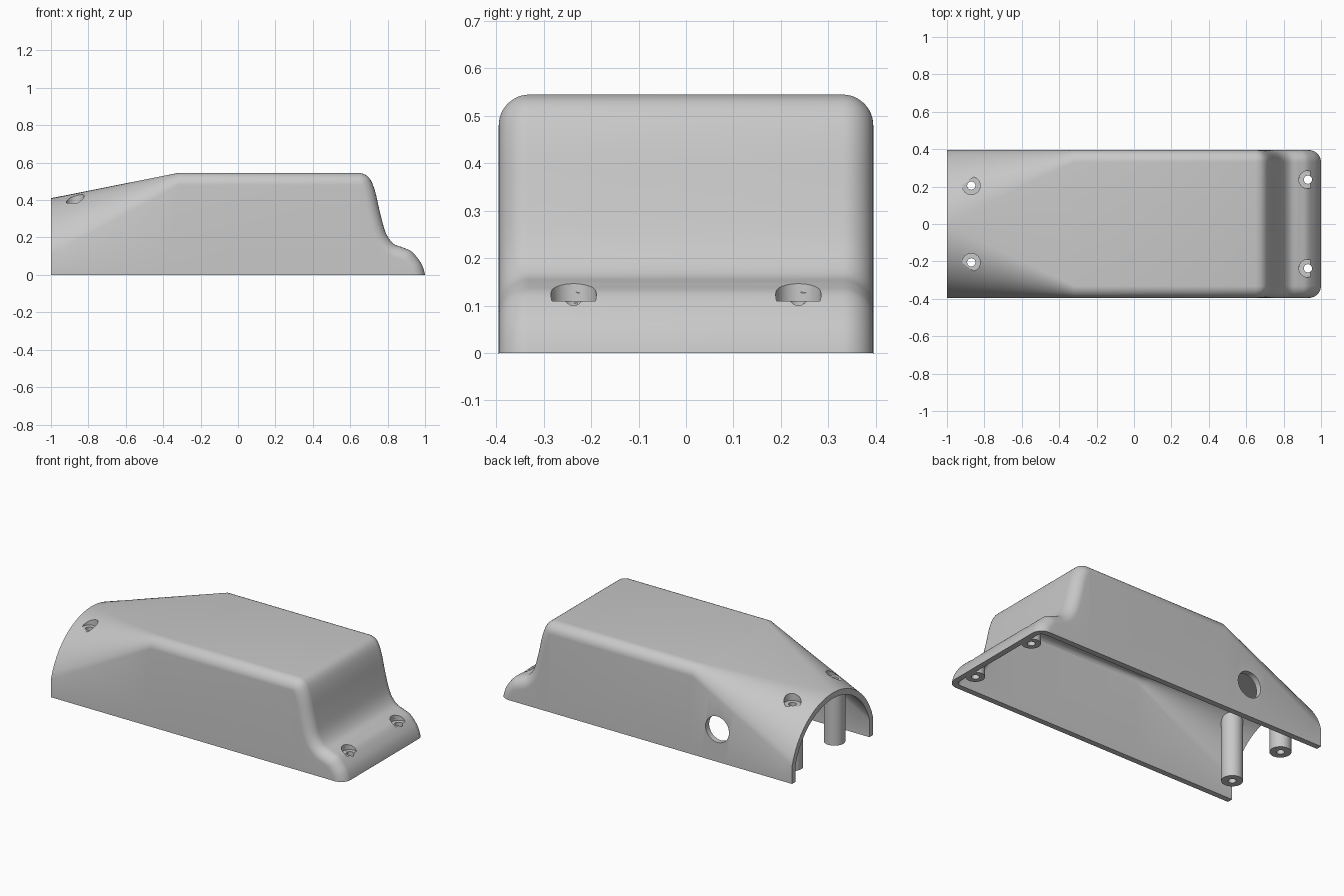
import bpy, bmesh, math
from mathutils import Vector
from mathutils.bvhtree import BVHTree

if "Cube" in bpy.data.objects:
    bpy.data.objects.remove(bpy.data.objects["Cube"])

W, R, T, N = 0.395, 0.065, 0.035, 12   # half width, edge radius, wall, arc steps
H, ARCH = 0.545, 0.41                  # roof height, radius of the open arch

grey = bpy.data.materials.new("grey_plastic")
grey.diffuse_color = (0.58, 0.58, 0.58, 1)
grey.use_nodes = True
grey.node_tree.nodes["Principled BSDF"].inputs["Base Color"].default_value = grey.diffuse_color


def make(name, bm):
    bmesh.ops.recalc_face_normals(bm, faces=bm.faces)
    if bm.calc_volume(signed=True) < 0:
        bmesh.ops.reverse_faces(bm, faces=bm.faces)
    me = bpy.data.meshes.new(name)
    bm.to_mesh(me)
    bm.free()
    ob = bpy.data.objects.new(name, me)
    bpy.context.collection.objects.link(ob)
    me.materials.append(grey)
    return ob


def length(me):
    xs = [v.co.x for v in me.vertices]
    return max(xs) - min(xs) if xs else 0


def subtract(ob, cutter):
    """Boolean cut; a result that loses the body is rejected."""
    before = ob.data
    for solver in ('EXACT', 'MANIFOLD', 'FLOAT'):
        m = ob.modifiers.new("cut", 'BOOLEAN')
        m.operation, m.solver, m.object = 'DIFFERENCE', solver, cutter
        bpy.context.view_layer.update()
        dg = bpy.context.evaluated_depsgraph_get()
        after = bpy.data.meshes.new_from_object(ob.evaluated_get(dg))
        ob.modifiers.remove(m)
        if (abs(length(after) - length(before)) < 0.03
                and len(after.polygons) != len(before.polygons)):
            ob.data = after
            return


def stack(name, rings):
    """Closed tube from stacked rings of points."""
    bm = bmesh.new()
    loops = [[bm.verts.new(p) for p in ring] for ring in rings]
    n = len(loops[0])
    for a, b in zip(loops, loops[1:]):
        for i in range(n):
            bm.faces.new((a[i], a[(i + 1) % n], b[(i + 1) % n], b[i]))
    bm.faces.new(loops[0])
    bm.faces.new(loops[-1])
    return make(name, bm)


def circle(x, y, z, r, n=32):
    return [Vector((x + r * math.cos(math.tau * i / n),
                    y + r * math.sin(math.tau * i / n), z)) for i in range(n)]


# Sloping nose profile with its outward normals
ctrl = [Vector(c) for c in (
    (0.57, H), (0.65, H), (0.70, 0.52), (0.732, 0.45), (0.76, 0.33), (0.79, 0.225),
    (0.83, 0.168), (0.88, 0.147), (0.925, 0.127), (0.96, 0.09), (0.985, 0.05),
    (1.0, 0.0), (1.0, -0.05))]
prof = []
for i in range(1, len(ctrl) - 2):
    p0, p1, p2, p3 = ctrl[i - 1:i + 3]
    for s in range(4):
        t = s / 4
        prof.append(0.5 * (2 * p1 + (p2 - p0) * t + (2 * p0 - 5 * p1 + 4 * p2 - p3) * t * t
                           + (3 * p1 - p0 - 3 * p2 + p3) * t ** 3))
prof.append(ctrl[-2])
normals = [Vector((0, 1))]
for a, b in zip(prof, prof[2:]):
    normals.append(Vector((a.y - b.y, b.x - a.x)).normalized())
normals.append(Vector((1, 0)))


def body(name, inset, base, start):
    """Closed solid of the cover, shrunk by inset, reaching down to base."""
    w, r, rad = W - inset, R - inset, ARCH - inset

    def swept(p, n):
        pts = []
        for k in range(N + 1):
            a = math.pi / 2 * k / N
            d = inset + r * (1 - math.cos(a))
            pts.append(Vector((p[0] - n[0] * d, w - r + r * math.sin(a), p[1] - n[1] * d)))
        return pts + [Vector((pts[-1].x, w, base))]

    amax = math.asin(w / rad)
    angs = [0.01 + (amax - 0.01) * k / N for k in range(N + 1)]
    arch = [Vector((-1, rad * math.sin(a), rad * math.cos(a))) for a in angs]
    arch.append(Vector((-1, w, base)))
    box = swept((-0.32, H), (0, 1))
    sections = [[a.lerp(b, i / 12) for a, b in zip(arch, box)] for i in range(13)]
    if start < -1:
        sections.insert(0, [Vector((start, p.y, p.z)) for p in arch])
    sections += [swept(p, n) for p, n in zip(prof, normals)]
    if base < 0:
        sections.append(swept((1, base), (1, 0)))
    bm = bmesh.new()
    rows = []
    for s in sections:
        full = [Vector((p.x, -p.y, p.z)) for p in reversed(s)] + s
        rows.append([bm.verts.new(p) for p in full])
    for a, b in zip(rows, rows[1:]):
        for i in range(len(a) - 1):
            bm.faces.new((a[i], b[i], b[i + 1], a[i + 1]))
    bm.faces.new(rows[0])
    bmesh.ops.remove_doubles(bm, verts=bm.verts, dist=1e-5)
    rim = [e for e in bm.edges if len(e.link_faces) == 1]
    bmesh.ops.holes_fill(bm, edges=rim, sides=0)
    return make(name, bm)


# Hollow cover: outer body minus inner body
shell = body("cover_shell", 0, 0, -1)
skin = BVHTree.FromPolygons([v.co.copy() for v in shell.data.vertices],
                            [list(p.vertices) for p in shell.data.polygons])
core = body("core_cutter", T, -0.05, -1.05)
subtract(shell, core)

# Screw posts and their stepped screw holes
parts, cutters = [shell], [core]
for label, x, y, r, floor in (("rear_post", -0.87, 0.205, 0.06, 0.385),
                              ("nose_boss", 0.93, 0.237, 0.053, 0.11)):
    for side, sy in (("left", -1), ("right", 1)):
        bottom = circle(x, sy * y, 0, r)
        top = []
        for p in bottom:
            hit = skin.ray_cast(Vector((p.x, p.y, 2)), Vector((0, 0, -1)))[0]
            top.append(Vector((p.x, p.y, hit.z - T * 0.5)))
        post = stack(f"{label}_{side}", [bottom, top])
        cut = stack("screw_cutter", [circle(x, sy * y, z, q) for z, q in
                                     ((-0.1, 0.022), (floor, 0.022), (floor, 0.048), (0.7, 0.048))])
        subtract(shell, cut)
        subtract(post, cut)
        parts.append(post)
        cutters.append(cut)

# Round cable hole in the back wall
port = stack("port_cutter", [[Vector((p.x, yy, p.y)) for p in circle(-0.49, 0.2, 0, 0.08, 40)]
                             for yy in (0.3, 0.5)])
subtract(shell, port)
cutters.append(port)

for cut in cutters:
    bpy.data.objects.remove(cut)
for ob in parts:
    bpy.ops.object.select_all(action='DESELECT')
    ob.select_set(True)
    bpy.context.view_layer.objects.active = ob
    bpy.ops.object.shade_smooth_by_angle(angle=math.radians(30))
